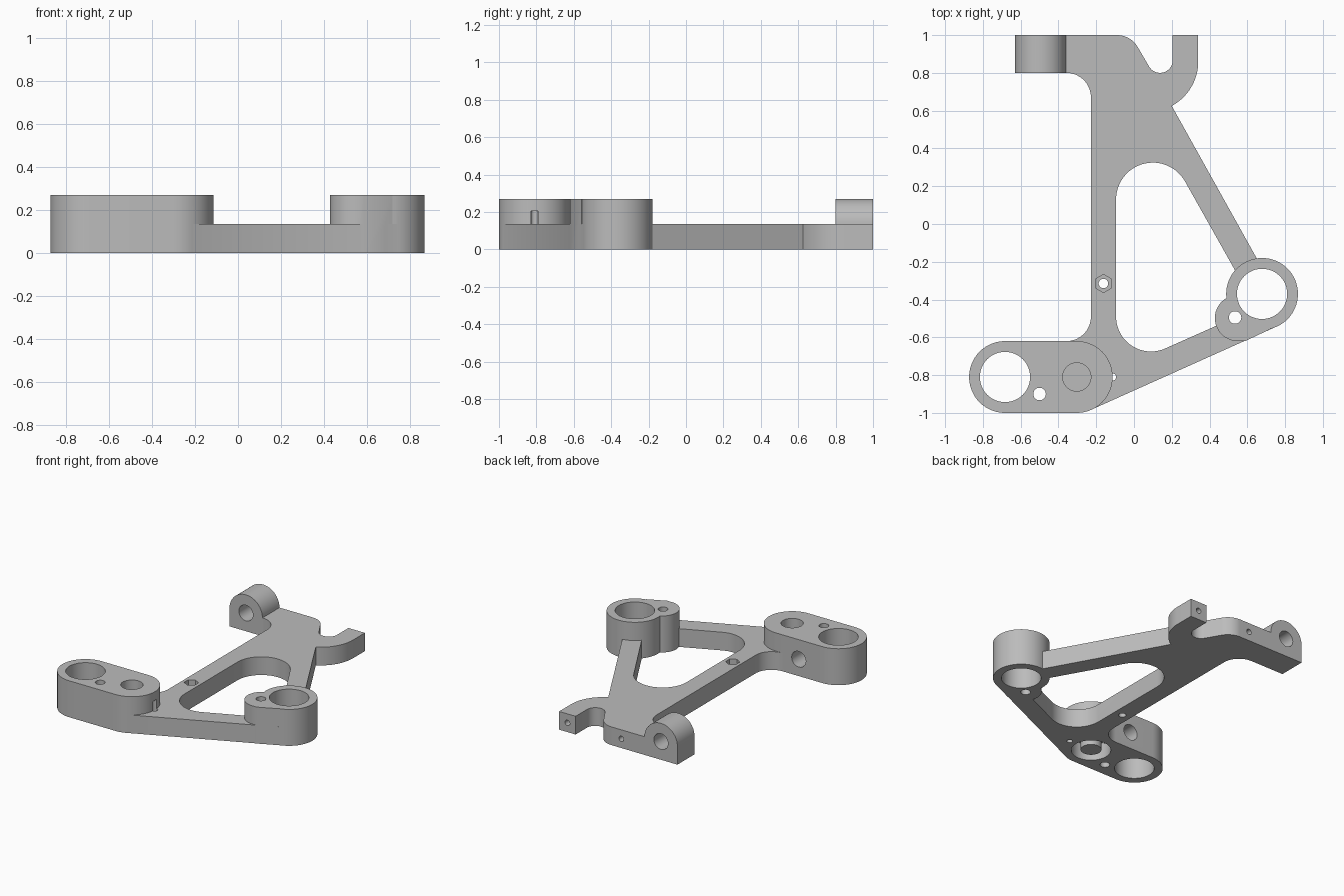
import bpy
import bmesh
from math import sin, cos, radians

old = bpy.data.objects.get("Cube")
if old:
    bpy.data.objects.remove(old, do_unlink=True)

PLATE, TOP, LOW = 0.135, 0.27, -0.1

grey = bpy.data.materials.new("plain grey")
grey.use_nodes = True
grey.diffuse_color = (0.5, 0.5, 0.5, 1)
grey.node_tree.nodes["Principled BSDF"].inputs["Base Color"].default_value = (0.5, 0.5, 0.5, 1)


def arc(cx, cy, r, start, end, n=16):
    """Points on an arc, angles in degrees."""
    steps = [radians(start + (end - start) * i / n) for i in range(n + 1)]
    return [(cx + r * cos(a), cy + r * sin(a)) for a in steps]


def circle(cx, cy, r, n=48, turn=0):
    return arc(cx, cy, r, turn, turn + 360, n)[:-1]


def prism(name, outline, a, b, along_y=False):
    """Extrude an outline from a to b, along z or along y."""
    bm = bmesh.new()
    base = [bm.verts.new((u, a, v) if along_y else (u, v, a)) for u, v in outline]
    face = bm.faces.new(base)
    ext = bmesh.ops.extrude_face_region(bm, geom=[face])
    shift = (0, b - a, 0) if along_y else (0, 0, b - a)
    verts = [g for g in ext["geom"] if isinstance(g, bmesh.types.BMVert)]
    bmesh.ops.translate(bm, verts=verts, vec=shift)
    bmesh.ops.recalc_face_normals(bm, faces=bm.faces)
    mesh = bpy.data.meshes.new(name)
    bm.to_mesh(mesh)
    bm.free()
    mesh.materials.append(grey)
    obj = bpy.data.objects.new(name, mesh)
    bpy.context.collection.objects.link(obj)
    return obj


def combine(target, tool, operation):
    """Apply a boolean and throw the tool away."""
    bpy.context.view_layer.objects.active = target
    mod = target.modifiers.new("join", "BOOLEAN")
    mod.operation, mod.solver, mod.object = operation, "EXACT", tool
    bpy.ops.object.modifier_apply(modifier=mod.name)
    bpy.data.objects.remove(tool, do_unlink=True)


# Flat frame: bar, hook at the back, two arms
outline = [(-0.45, 0.8)] + arc(-0.358, 0.67, 0.13, 90, 0)
outline += arc(-0.358, -0.49, 0.13, 0, -90)
outline += [(-0.358, -0.8), (-0.226, -0.983), (0.755, -0.543), (0.7, -0.272), (0.2, 0.625)]
outline += arc(0.073, 0.86, 0.267, -61, 0)
outline += [(0.34, 1), (0.205, 1)]
outline += arc(0.138, 0.867, 0.067, 0, -150)
outline += arc(-0.09, 0.873, 0.127, 30, 90)
outline += [(-0.45, 1)]
bracket = prism("bracket", outline, 0, PLATE)

# Window between the bar and the arms
window = arc(0.1, 0.13, 0.195, 180, 29, 24) + [(0.56, -0.29), (0.5, -0.51)]
window += arc(0.09, -0.49, 0.185, -66, -180, 24)
combine(bracket, prism("window", window, LOW, 1), "DIFFERENCE")

# Raised bosses and the arched back lug
left_boss = arc(-0.683, -0.81, 0.19, 90, 270, 32) + arc(-0.303, -0.81, 0.19, -90, 90, 32)
combine(bracket, prism("left_boss", left_boss, 0, TOP), "UNION")
combine(bracket, prism("right_boss", circle(0.678, -0.37, 0.19, 64), 0, TOP), "UNION")
lobe = arc(0.55, -0.498, 0.122, 90, 270, 24) + [(0.588, -0.62), (0.72, -0.558), (0.6, -0.4)]
combine(bracket, prism("right_lobe", lobe, 0, TOP), "UNION")
lug = [(-0.63, 0), (-0.36, 0)] + arc(-0.495, PLATE, 0.135, 0, 180, 32)
combine(bracket, prism("back_lug", lug, 0.8, 1, True), "UNION")

# Upright holes: x, y, radius, bottom, top
for x, y, r, low, high in (
    (-0.683, -0.81, 0.133, LOW, 1),
    (0.678, -0.37, 0.133, LOW, 1),
    (-0.5, -0.9, 0.033, LOW, 1),
    (0.535, -0.495, 0.033, LOW, 1),
    (-0.162, -0.315, 0.025, LOW, 1),
    (-0.115, -0.81, 0.02, LOW, 0.205),
    (-0.303, -0.81, 0.075, 0.15, 1),
    (-0.303, -0.81, 0.133, LOW, 0.12),
):
    combine(bracket, prism("hole", circle(x, y, r), low, high), "DIFFERENCE")
combine(bracket, prism("hex_pocket", circle(-0.162, -0.315, 0.048, 6, 30), 0.08, 1), "DIFFERENCE")

# Level holes: x, z, radius, front, back
for x, z, r, front, back in (
    (-0.495, PLATE, 0.058, 0.7, 1.1),
    (-0.49, 0.125, 0.058, -0.83, -0.55),
    (-0.17, 0.068, 0.02, 0.8, 1.1),
    (0.272, 0.068, 0.02, 0.87, 1.1),
):
    combine(bracket, prism("bore", circle(x, z, r, 32), front, back, True), "DIFFERENCE")

# Post standing in the underside recess
post = prism("recess_post", circle(-0.303, -0.81, 0.07), 0.005, 0.125)

for obj in (bracket, post):
    bpy.ops.object.select_all(action="DESELECT")
    obj.select_set(True)
    bpy.context.view_layer.objects.active = obj
    bpy.ops.object.shade_smooth_by_angle(angle=radians(30))
